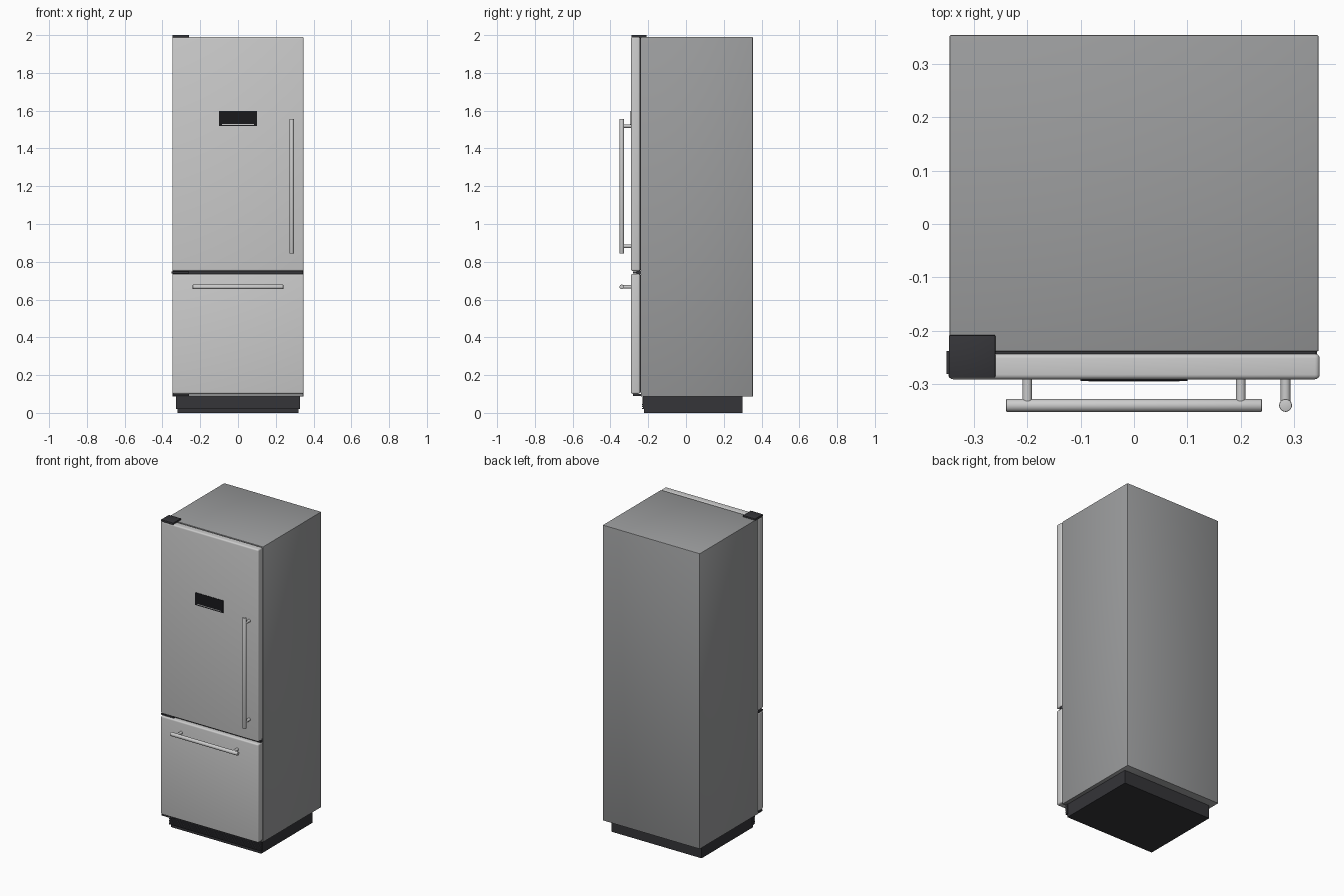
import bpy, math
from mathutils import Vector

if "Cube" in bpy.data.objects:
    bpy.data.objects.remove(bpy.data.objects["Cube"])


def material(name, rgb):
    m = bpy.data.materials.new(name)
    m.diffuse_color = (*rgb, 1)
    m.use_nodes = True
    m.node_tree.nodes["Principled BSDF"].inputs["Base Color"].default_value = m.diffuse_color
    return m


steel = material("light_steel", (0.66, 0.66, 0.66))
side_grey = material("side_grey", (0.33, 0.335, 0.34))
black = material("black_plastic", (0.035, 0.035, 0.04))
glass = material("display_black", (0.01, 0.01, 0.012))
white = material("display_white", (0.8, 0.8, 0.8))


def finish(o, name, mat, bevel=0, segments=3):
    o.name = name
    o.data.materials.append(mat)
    if bevel:
        b = o.modifiers.new("Bevel", "BEVEL")
        b.width, b.segments = bevel, segments
        b.limit_method = "ANGLE"
        b.angle_limit = math.radians(40)
        bpy.ops.object.modifier_apply(modifier=b.name)
        bpy.ops.object.shade_smooth_by_angle(angle=math.radians(35))
    return o


def box(name, x, y, z, mat, bevel=0, segments=3):
    """Box from (min, max) ranges on each axis."""
    bpy.ops.mesh.primitive_cube_add(size=1, location=[sum(r) / 2 for r in (x, y, z)])
    o = bpy.context.object
    o.scale = [r[1] - r[0] for r in (x, y, z)]
    bpy.ops.object.transform_apply(location=False, rotation=False, scale=True)
    return finish(o, name, mat, bevel, segments)


def rod(name, a, b, radius, mat, bevel=0):
    """Cylinder between two points."""
    a, b = Vector(a), Vector(b)
    bpy.ops.mesh.primitive_cylinder_add(vertices=32, radius=radius,
                                        depth=(b - a).length, location=(a + b) / 2)
    o = bpy.context.object
    o.rotation_euler = (b - a).to_track_quat("Z", "Y").to_euler()
    finish(o, name, mat, bevel, 2)
    bpy.ops.object.shade_smooth_by_angle(angle=math.radians(35))
    return o


# Cabinet
box("cabinet", (-0.346, 0.346), (-0.239, 0.354), (0.086, 1.99), side_grey, 0.003, 2)

# Doors and their recessed seals
for part, z0, z1 in (("fridge_door", 0.751, 1.99), ("freezer_drawer", 0.101, 0.736)):
    box(part, (-0.348, 0.348), (-0.291, -0.243), (z0, z1), steel, 0.009, 4)
    box(part + "_seal", (-0.34, 0.34), (-0.246, -0.236), (z0 + 0.006, z1 - 0.006), black)

# Hinges on the left, and the dark rail between the doors
box("top_hinge_cover", (-0.347, -0.26), (-0.288, -0.208), (1.985, 2.0), black, 0.002, 2)
box("middle_hinge", (-0.351, -0.26), (-0.281, -0.238), (0.739, 0.748), black)
box("bottom_hinge", (-0.348, -0.26), (-0.281, -0.238), (0.09, 0.101), black)
box("door_gap_rail", (-0.343, 0.343), (-0.262, -0.236), (0.733, 0.754), black)

# Plinth with a slatted front grille
box("plinth", (-0.321, 0.321), (-0.222, 0.30), (0.0, 0.088), black)
box("grille_panel", (-0.327, 0.327), (-0.228, -0.215), (0.02, 0.086), black)
for i in range(6):
    z = 0.021 + i * 0.011
    box(f"grille_slat_{i + 1}", (-0.327, 0.327), (-0.234, -0.226), (z, z + 0.006), black)

# Handles: a bar standing off the door on two posts
HANDLE_Y, DOOR_Y = -0.340, -0.288
rod("fridge_handle_bar", (0.284, HANDLE_Y, 0.843), (0.284, HANDLE_Y, 1.557), 0.012, steel, 0.002)
for i, z in enumerate((0.882, 1.518)):
    rod(f"fridge_handle_post_{i + 1}", (0.284, DOOR_Y, z), (0.284, HANDLE_Y, z), 0.009, steel)
rod("drawer_handle_bar", (-0.24, HANDLE_Y, 0.667), (0.24, HANDLE_Y, 0.667), 0.012, steel, 0.002)
for i, x in enumerate((-0.2, 0.2)):
    rod(f"drawer_handle_post_{i + 1}", (x, DOOR_Y, 0.667), (x, HANDLE_Y, 0.667), 0.009, steel)

# Display panel with a light strip
box("display_panel", (-0.1, 0.1), (-0.294, -0.286), (1.518, 1.598), glass)
box("display_light_strip", (-0.085, 0.085), (-0.2955, -0.293), (1.525, 1.529), white)
